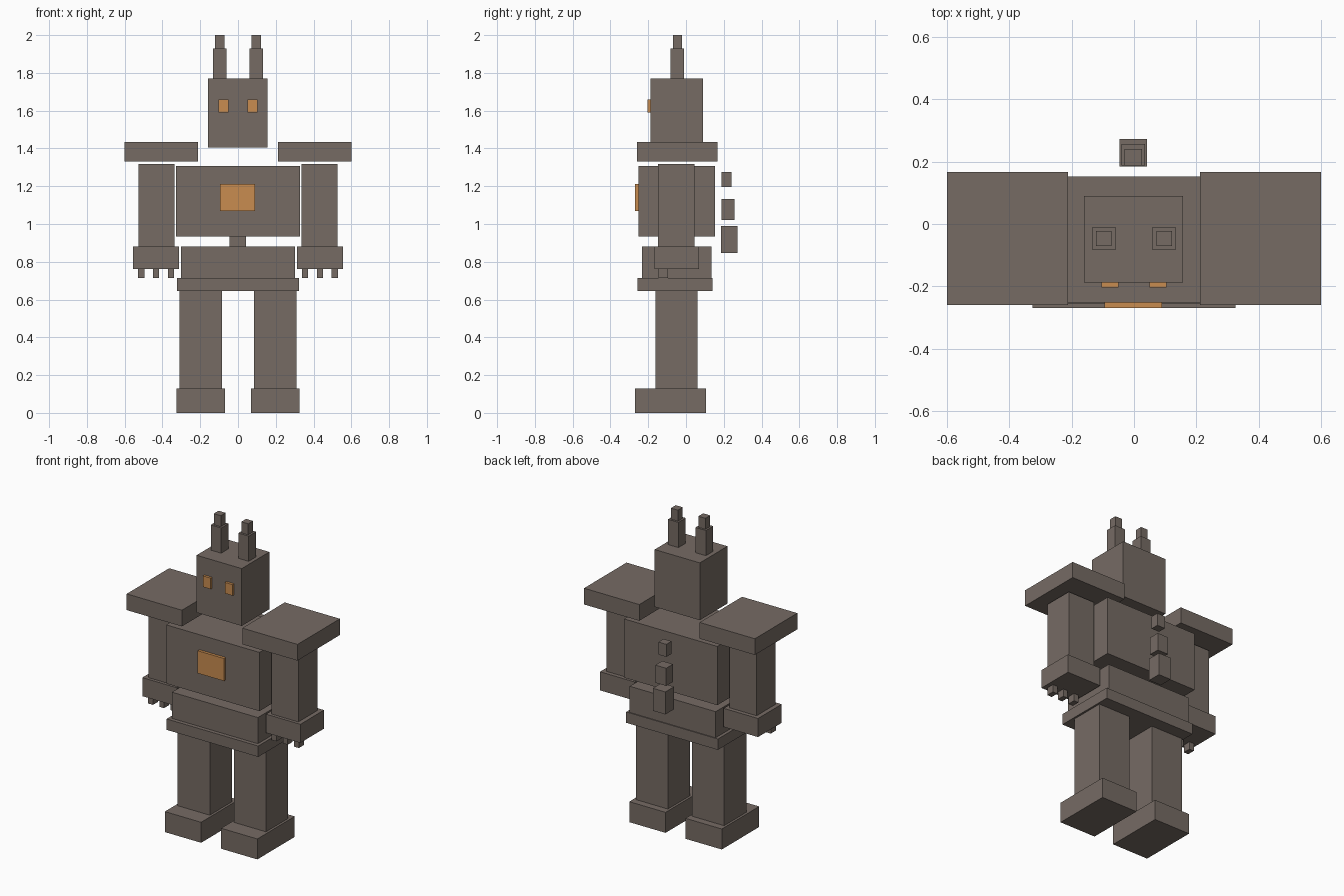
import bpy


def material(name, rgb):
    m = bpy.data.materials.new(name)
    m.diffuse_color = (*rgb, 1)
    return m


STONE = material("brown_grey", (0.18, 0.147, 0.127))
AMBER = material("amber", (0.578, 0.262, 0.08))


def box(name, x, y, z, mat=STONE):
    """Axis-aligned box from (min, max) ranges."""
    bpy.ops.mesh.primitive_cube_add(size=1, location=[sum(r) / 2 for r in (x, y, z)])
    ob = bpy.context.object
    ob.name = name
    ob.scale = [r[1] - r[0] for r in (x, y, z)]
    bpy.ops.object.transform_apply(location=False, rotation=False, scale=True)
    ob.data.materials.append(mat)


def pair(name, x, y, z, mat=STONE):
    """Box on the +x side and its mirror on the -x side."""
    box("right_" + name, x, y, z, mat)
    box("left_" + name, (-x[1], -x[0]), y, z, mat)


# Legs
pair("foot", (0.07, 0.325), (-0.27, 0.105), (0, 0.13))
pair("leg", (0.085, 0.31), (-0.162, 0.06), (0.13, 0.645))

# Torso
box("hip_plate", (-0.322, 0.322), (-0.257, 0.14), (0.645, 0.714))
box("pelvis", (-0.302, 0.302), (-0.232, 0.134), (0.714, 0.88))
box("waist", (-0.045, 0.043), (-0.095, -0.005), (0.88, 0.935))
box("chest", (-0.327, 0.327), (-0.252, 0.153), (0.935, 1.308))
box("chest_panel", (-0.094, 0.09), (-0.27, -0.252), (1.07, 1.213), AMBER)

# Arms, hands and shoulders
pair("arm", (0.337, 0.527), (-0.147, 0.044), (0.88, 1.318))
pair("hand", (0.313, 0.555), (-0.167, 0.07), (0.762, 0.88))
for i, x in enumerate((0.338, 0.418, 0.496)):
    pair(f"finger_{i + 1}", (x, x + 0.033), (-0.145, -0.095), (0.714, 0.762))
pair("shoulder_plate", (0.212, 0.6), (-0.26, 0.166), (1.332, 1.435))

# Head, eyes and stepped horns
box("head", (-0.16, 0.157), (-0.187, 0.09), (1.406, 1.77))
pair("eye", (0.05, 0.104), (-0.203, -0.187), (1.59, 1.66), AMBER)
pair("horn_base", (0.06, 0.133), (-0.083, -0.01), (1.77, 1.93))
pair("horn_tip", (0.072, 0.121), (-0.07, -0.022), (1.93, 2.0))

# Floating blocks behind the back, growing downwards
for i, (half, y, z) in enumerate((
        (0.028, (0.188, 0.24), (1.195, 1.275)),
        (0.038, (0.187, 0.256), (1.02, 1.132)),
        (0.044, (0.185, 0.273), (0.847, 0.99)))):
    box(f"back_block_{i + 1}", (-half - 0.002, half - 0.002), y, z)
